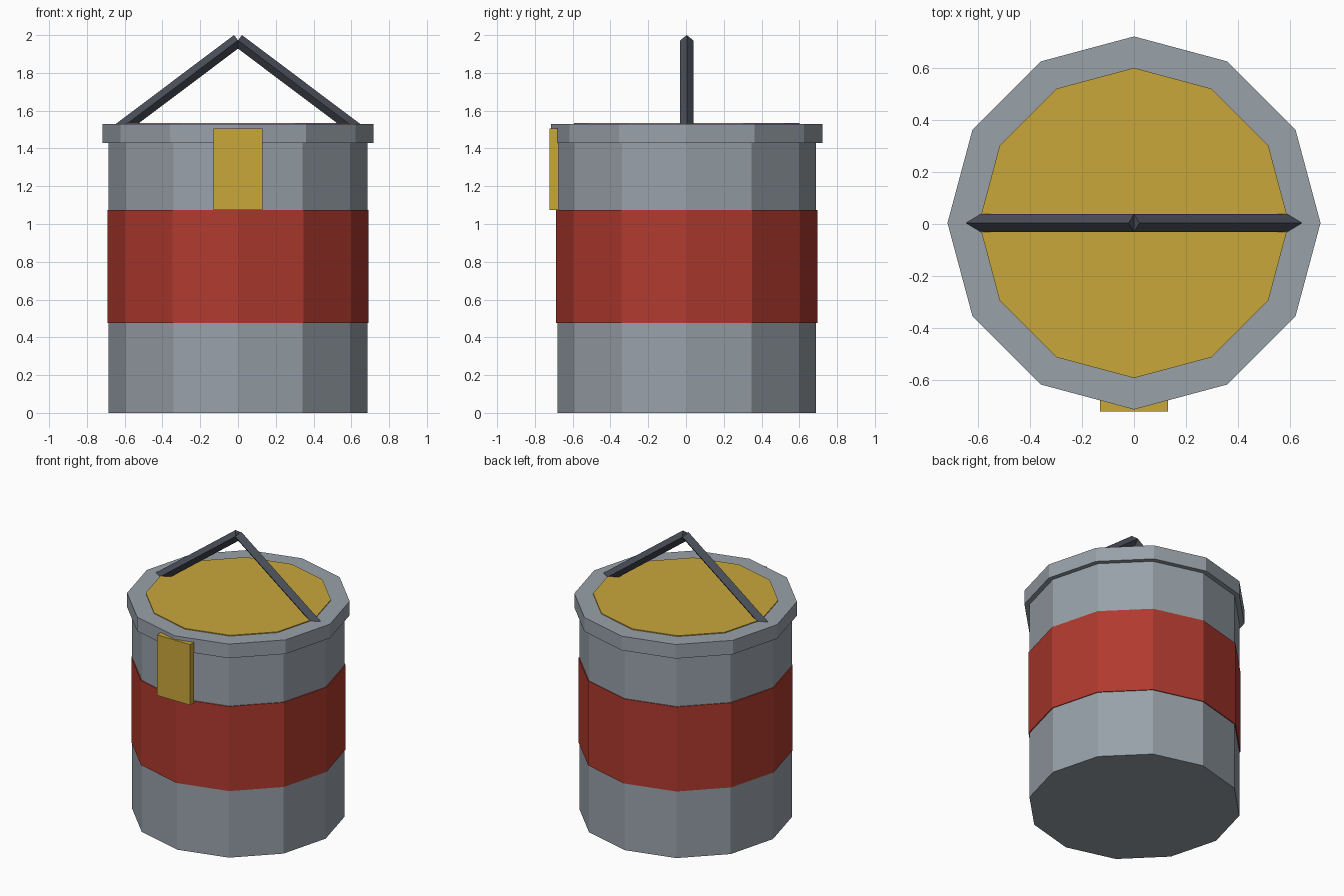
import bpy, bmesh
from mathutils import Vector, Matrix

if "Cube" in bpy.data.objects:
    bpy.data.objects.remove(bpy.data.objects["Cube"])

CY = 0.004  # the round parts sit slightly back because the clasp sticks out in front


def material(name, hex_colour):
    lin = [((int(hex_colour[i:i + 2], 16) / 255 + 0.055) / 1.055) ** 2.4 for i in (0, 2, 4)]
    m = bpy.data.materials.new(name)
    m.diffuse_color = (*lin, 1)
    m.use_nodes = True
    m.node_tree.nodes["Principled BSDF"].inputs["Base Color"].default_value = m.diffuse_color
    return m


steel = material("steel grey", "98A1A9")
red = material("band red", "B03A2E")
gold = material("brass yellow", "C9A73B")
dark = material("dark iron", "4A4E58")


def finish(name, bm, mat):
    me = bpy.data.meshes.new(name)
    bm.to_mesh(me)
    bm.free()
    me.materials.append(mat)
    ob = bpy.data.objects.new(name, me)
    bpy.context.collection.objects.link(ob)


def rod(name, a, b, radius, sides, mat):
    """Flat-sided prism from point a to point b."""
    a, b = Vector(a), Vector(b)
    d = b - a
    bm = bmesh.new()
    bmesh.ops.create_cone(bm, cap_ends=True, segments=sides, radius1=radius,
                          radius2=radius, depth=d.length)
    rot = d.to_track_quat('Z', 'Y').to_matrix().to_4x4()
    bmesh.ops.transform(bm, matrix=Matrix.Translation((a + b) / 2) @ rot, verts=bm.verts)
    finish(name, bm, mat)


# Drum, band, rim and lid: twelve-sided stacked cylinders
for name, z0, z1, r, mat in (
        ("drum_body", 0.0, 1.45, 0.685, steel),
        ("colour_band", 0.475, 1.075, 0.691, red),
        ("lid_rim", 1.43, 1.53, 0.718, steel),
        ("lid_disc", 1.50, 1.536, 0.597, gold)):
    rod(name, (0, CY, z0), (0, CY, z1), r, 12, mat)

# Carrying handle: two square bars meeting at the peak
for side, label in ((-1, "left"), (1, "right")):
    rod("handle_" + label, (side * 0.63, CY, 1.499), (0, CY, 1.972), 0.035, 4, dark)

# Clasp plate on the front
bm = bmesh.new()
bmesh.ops.create_cube(bm, size=1)
bmesh.ops.scale(bm, vec=(0.26, 0.046, 0.43), verts=bm.verts)
bmesh.ops.translate(bm, vec=(0, -0.699, 1.29), verts=bm.verts)
finish("front_clasp", bm, gold)
